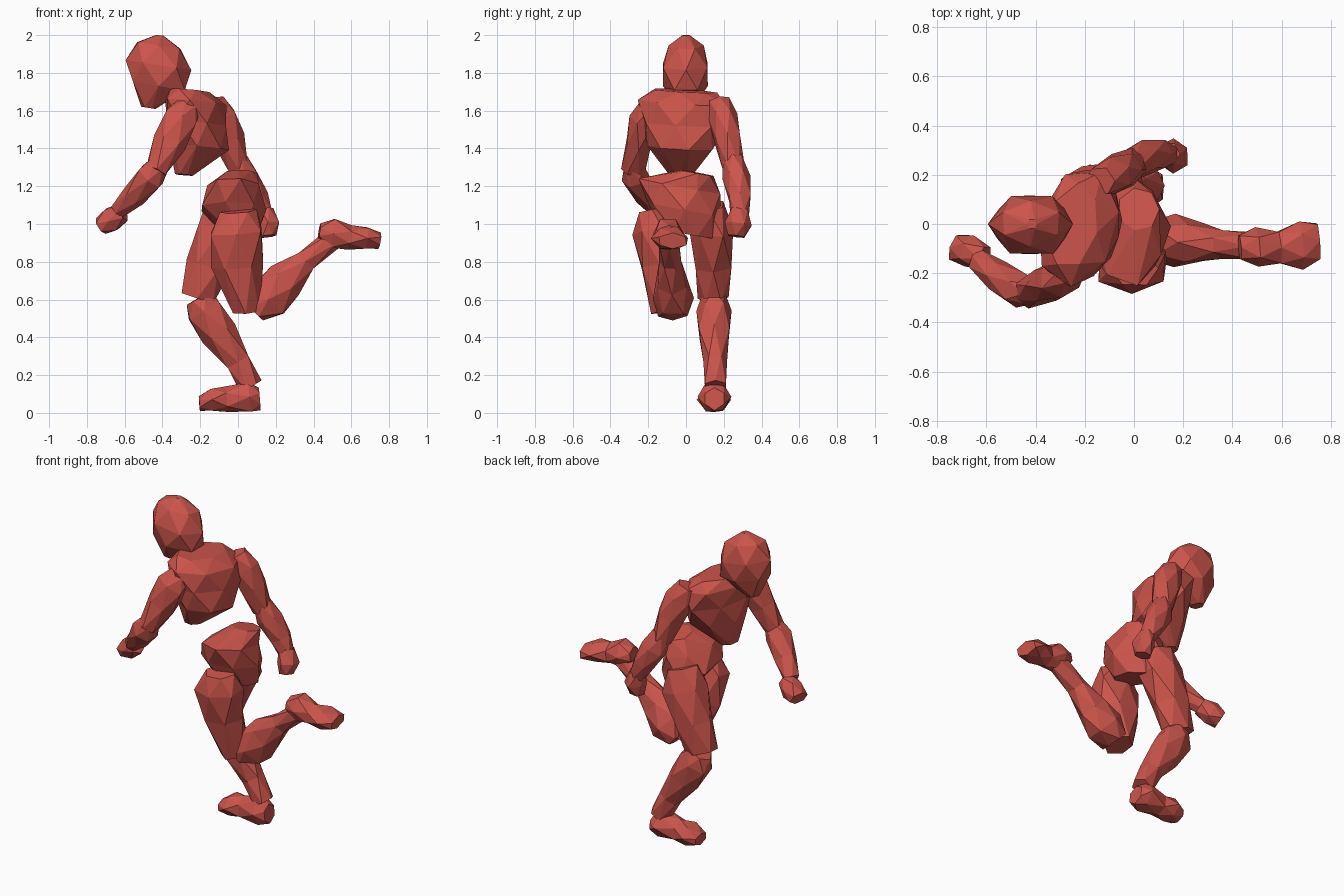
import bpy, bmesh, math, random
from mathutils import Vector

random.seed(4)
mat = bpy.data.materials.new("red_clay")
mat.diffuse_color = (0.6, 0.09, 0.07, 1)


def chunk(name, rings, n=6, side=(0, 1, 0), jitter=0.05):
    """Faceted loft. Each ring: centre x, y, z, depth radius, side radius."""
    t = (Vector(rings[0][:3]) - Vector(rings[-1][:3])).normalized()
    s = Vector(side)
    s = (s - t * s.dot(t)).normalized()
    u = s.cross(t)
    bm = bmesh.new()
    loops = []
    for i, (x, y, z, a, b) in enumerate(rings):
        loop = []
        for k in range(n):
            w = 2 * math.pi * (k + 0.5 * (i % 2)) / n
            f = 1.08 + random.uniform(-jitter, jitter)
            p = Vector((x, y, z)) + u * a * f * math.cos(w) + s * b * f * math.sin(w)
            p.z = min(max(p.z, 0.005), 2.0)
            loop.append(bm.verts.new(p))
        loops.append(loop)
    # staggered rings joined by triangles
    for i in range(len(loops) - 1):
        A, B = loops[i], loops[i + 1]
        if i % 2:
            A, B = B, A
        for k in range(n):
            m = (k + 1) % n
            bm.faces.new((A[k], A[m], B[k]))
            bm.faces.new((A[m], B[m], B[k]))
    bm.faces.new(loops[0])
    bm.faces.new(loops[-1])
    bmesh.ops.recalc_face_normals(bm, faces=bm.faces)
    me = bpy.data.meshes.new(name)
    bm.to_mesh(me)
    bm.free()
    me.materials.append(mat)
    ob = bpy.data.objects.new(name, me)
    bpy.context.collection.objects.link(ob)
    return ob


# head
chunk("head", [(-.415, 0, 2.0, .02, .02), (-.42, 0, 1.945, .12, .085),
               (-.415, 0, 1.84, .162, .125), (-.42, 0, 1.73, .145, .11),
               (-.475, 0, 1.615, .035, .04)], n=6)

# torso: chest twisted with the swing of the arms, separate hips
chunk("chest", [(-.25, -.01, 1.705, .095, .16), (-.23, -.015, 1.645, .15, .225),
                (-.215, -.015, 1.53, .15, .215), (-.205, -.025, 1.405, .145, .17),
                (-.285, -.03, 1.26, .045, .06)], n=7, side=(.27, 1, 0))
chunk("hips", [(.02, .06, 1.27, .08, .085), (-.02, -.03, 1.2, .13, .205),
               (-.03, -.01, 1.08, .16, .19), (.01, 0, .95, .09, .13)], n=7)

# arm swung forward
chunk("front_upper_arm", [(-.26, -.20, 1.63, .06, .045), (-.30, -.22, 1.56, .09, .075),
                          (-.36, -.25, 1.43, .085, .07), (-.435, -.28, 1.28, .055, .06)])
chunk("front_forearm", [(-.41, -.285, 1.32, .05, .045), (-.46, -.27, 1.25, .075, .07),
                        (-.55, -.21, 1.15, .062, .06), (-.635, -.15, 1.07, .042, .045)])
chunk("front_hand", [(-.61, -.14, 1.06, .045, .05), (-.67, -.11, 1.025, .065, .06),
                     (-.725, -.095, .99, .045, .055)], n=6)

# arm swung back
chunk("rear_upper_arm", [(-.14, .175, 1.65, .06, .055), (-.09, .195, 1.57, .085, .07),
                         (-.045, .22, 1.45, .08, .07), (.00, .25, 1.30, .055, .055)])
chunk("rear_forearm", [(-.01, .245, 1.35, .05, .05), (.035, .265, 1.25, .075, .068),
                       (.10, .285, 1.14, .062, .06), (.14, .285, 1.05, .045, .045)])
chunk("rear_hand", [(.14, .285, 1.08, .045, .045), (.16, .275, 1.0, .06, .065),
                    (.155, .265, .935, .045, .045)], n=6)

# standing leg
chunk("standing_thigh", [(-.06, .12, 1.10, .10, .08), (-.09, .135, .97, .13, .11),
                         (-.16, .145, .78, .11, .10), (-.215, .145, .61, .095, .075)])
chunk("standing_shin", [(-.205, .145, .61, .07, .065), (-.18, .15, .54, .095, .085),
                        (-.10, .15, .42, .09, .085), (.0, .155, .27, .065, .06),
                        (.07, .155, .14, .06, .06)])
chunk("standing_foot", [(.115, .15, .075, .055, .055), (.06, .15, .085, .08, .08),
                        (-.06, .15, .07, .065, .065), (-.14, .15, .07, .06, .085),
                        (-.205, .145, .05, .035, .055)])

# leg kicked back
chunk("raised_thigh", [(.0, -.18, 1.07, .09, .07), (-.01, -.18, .96, .14, .10),
                       (.0, -.14, .78, .13, .10), (.04, -.09, .54, .075, .085)])
chunk("raised_shin", [(.09, -.07, .535, .06, .085), (.165, -.07, .605, .115, .10),
                      (.25, -.075, .70, .095, .08), (.36, -.085, .805, .062, .055),
                      (.50, -.09, .92, .055, .055)])
chunk("raised_foot", [(.43, -.095, .96, .04, .05), (.50, -.095, .95, .08, .075),
                      (.59, -.095, .93, .06, .07), (.68, -.09, .925, .06, .09),
                      (.75, -.07, .91, .04, .075)])
